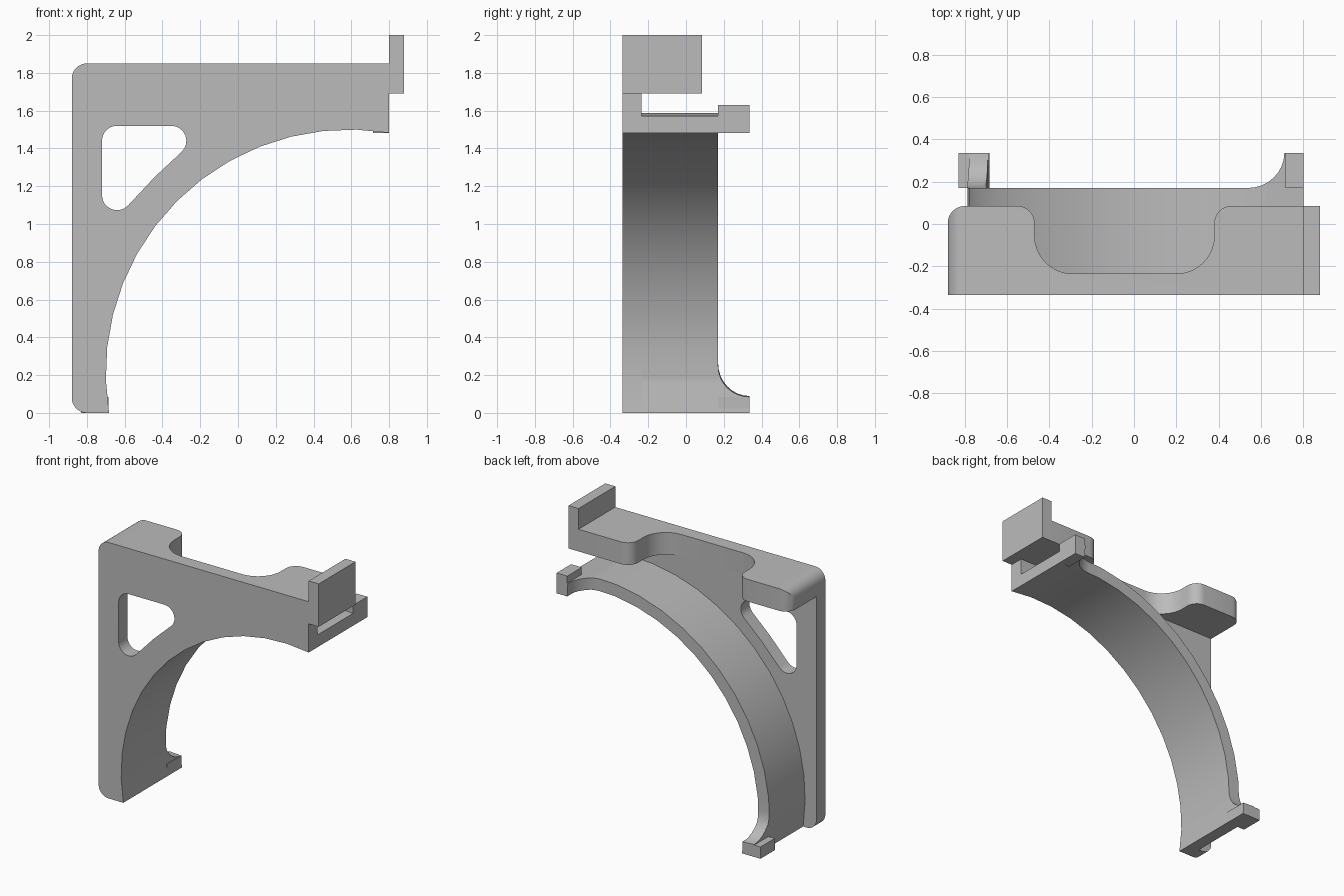
import bpy, bmesh, math
from mathutils import Vector

cube = bpy.data.objects.get("Cube")
if cube:
    bpy.data.objects.remove(cube, do_unlink=True)

grey = bpy.data.materials.new("plain grey")
grey.use_nodes = True
color = (0.5, 0.5, 0.5, 1)
grey.diffuse_color = color
grey.node_tree.nodes["Principled BSDF"].inputs["Base Color"].default_value = color

FRONT, PLATE_BACK, STRIP_BACK, TAB_BACK = -0.335, -0.235, 0.17, 0.335
FLANGE_BACK, FLANGE_LOW, FLANGE_TOP = 0.085, 1.69, 1.85
LEFT, END, OUT = -0.88, 0.80, 0.88
CX, CZ, R_IN, R_OUT = 0.59, 0.21, 1.29, 1.378
STEPS = 14


def finish(name, bm):
    bmesh.ops.recalc_face_normals(bm, faces=bm.faces)
    mesh = bpy.data.meshes.new(name)
    bm.to_mesh(mesh)
    bm.free()
    obj = bpy.data.objects.new(name, mesh)
    bpy.context.collection.objects.link(obj)
    mesh.materials.append(grey)
    return obj


def rounded(corners, steps=8):
    """Polygon from (a, b, radius) corners, each rounded by its radius."""
    out = []
    for i, (a, b, r) in enumerate(corners):
        p = Vector((a, b))
        if r == 0:
            out.append(p)
            continue
        u = (Vector(corners[i - 1][:2]) - p).normalized()
        v = (Vector(corners[(i + 1) % len(corners)][:2]) - p).normalized()
        half = u.angle(v) / 2
        center = p + (u + v).normalized() * r / math.sin(half)
        reach = r / math.tan(half)
        d0, d1 = p + u * reach - center, p + v * reach - center
        turn = d0.angle(d1)
        for k in range(steps + 1):
            t = k / steps
            out.append(center + (d0 * math.sin((1 - t) * turn)
                                 + d1 * math.sin(t * turn)) / math.sin(turn))
    return out


def prism(name, pts, axis, lo, hi):
    """Extrude a 2D outline along y (outline in xz) or z (outline in xy)."""
    bm = bmesh.new()
    verts = [bm.verts.new((p[0], lo, p[1]) if axis == "y" else (p[0], p[1], lo))
             for p in pts]
    face = bm.faces.new(verts)
    new = bmesh.ops.extrude_face_region(bm, geom=[face])["geom"]
    shift = Vector((0, hi - lo, 0) if axis == "y" else (0, 0, hi - lo))
    bmesh.ops.translate(bm, vec=shift,
                        verts=[g for g in new if isinstance(g, bmesh.types.BMVert)])
    return finish(name, bm)


def box(name, x0, x1, y0, y1, z0, z1):
    return prism(name, [(x0, y0), (x1, y0), (x1, y1), (x0, y1)], "z", z0, z1)


def cut(obj, cutter, operation):
    mod = obj.modifiers.new("cut", "BOOLEAN")
    mod.operation, mod.solver, mod.object = operation, "EXACT", cutter
    bpy.context.view_layer.objects.active = obj
    bpy.ops.object.modifier_apply(modifier=mod.name)
    bpy.data.objects.remove(cutter, do_unlink=True)


def arc_point(r, t):
    """Point on the faceted arc, from the floor (t=0) to the right end (t=STEPS)."""
    start = math.pi + math.asin(CZ / r)
    stop = math.acos((END - CX) / r)

    def corner(k):
        a = start + (stop - start) * k / STEPS
        return Vector((CX + r * math.cos(a), CZ + r * math.sin(a)))
    k = min(int(t), STEPS - 1)
    return corner(k).lerp(corner(k + 1), t - k)


# Front plate with the arched underside
arch = [arc_point(R_IN, k) for k in range(STEPS + 1)]
outline = rounded([(LEFT, FLANGE_LOW, 0), (LEFT, 0, 0.08), (-0.7, 0, 0)])[:-1]
plate = prism("front_plate", outline + arch + [Vector((END, FLANGE_LOW))],
              "y", FRONT, PLATE_BACK)

# Rounded triangular window in the plate
window = prism("window_cutter", rounded([
    (-0.72, 1.52, 0.08), (-0.72, 0.95, 0.08), (-0.44, 1.25, 0),
    (-0.15, 1.52, 0.08)]), "y", FRONT - 0.1, PLATE_BACK + 0.1)
cut(plate, window, "DIFFERENCE")

# Top flange with a scooped back edge and rounded left end
flange = prism("top_flange", rounded([
    (LEFT, FRONT, 0), (END, FRONT, 0), (END, FLANGE_BACK, 0),
    (0.38, FLANGE_BACK, 0.08), (0.38, PLATE_BACK, 0.18),
    (-0.47, PLATE_BACK, 0.18), (-0.47, FLANGE_BACK, 0.08),
    (LEFT, FLANGE_BACK, 0.08)]), "z", FLANGE_LOW, FLANGE_TOP)
limit = prism("flange_limit", rounded([
    (LEFT, 1.5, 0), (1, 1.5, 0), (1, FLANGE_TOP, 0), (LEFT, FLANGE_TOP, 0.08)]),
    "y", -1, 1)
cut(flange, limit, "INTERSECT")

# Upright lip at the right end of the flange
lip = box("end_lip", END, OUT, FRONT, FLANGE_BACK, FLANGE_LOW, 2)

# Curved strip whose back edge flares out at both ends
SEG = R_IN * math.radians(7.75)
TAB, FLARE = 0.085, 0.165


def back_edge(t):
    s = min(t, STEPS - t) * SEG
    if s >= TAB + FLARE:
        return STRIP_BACK
    if s <= TAB:
        return TAB_BACK
    return TAB_BACK - math.sqrt(FLARE ** 2 - (TAB + FLARE - s) ** 2)


near = [(TAB + FLARE * (1 - math.cos(k * math.pi / 16))) / SEG for k in range(9)]
params = sorted(set(range(STEPS + 1)) | set(near) | {STEPS - t for t in near})
bm = bmesh.new()
rings = []
for t in params:
    (xi, zi), (xo, zo) = arc_point(R_IN, t), arc_point(R_OUT, t)
    y = back_edge(t)
    rings.append([bm.verts.new(c) for c in (
        (xi, PLATE_BACK, zi), (xo, PLATE_BACK, zo), (xo, y, zo), (xi, y, zi))])
for a, b in zip(rings, rings[1:]):
    for i in range(4):
        j = (i + 1) % 4
        bm.faces.new((a[i], a[j], b[j], b[i]))
bm.faces.new(rings[0])
bm.faces.new(rings[-1])
strip = finish("curved_strip", bm)

# Small end tabs behind the strip
foot_tab = box("lower_tab", -0.83, -0.685, STRIP_BACK, TAB_BACK, 0, TAB)
top_tab = box("upper_tab", END - TAB, END, STRIP_BACK, TAB_BACK, 1.483, 1.63)

# Smooth the curves, keep edges sharp
bpy.ops.object.select_all(action="DESELECT")
for obj in (plate, flange, lip, strip, foot_tab, top_tab):
    obj.select_set(True)
bpy.context.view_layer.objects.active = plate
bpy.ops.object.shade_smooth_by_angle(angle=math.radians(30))
